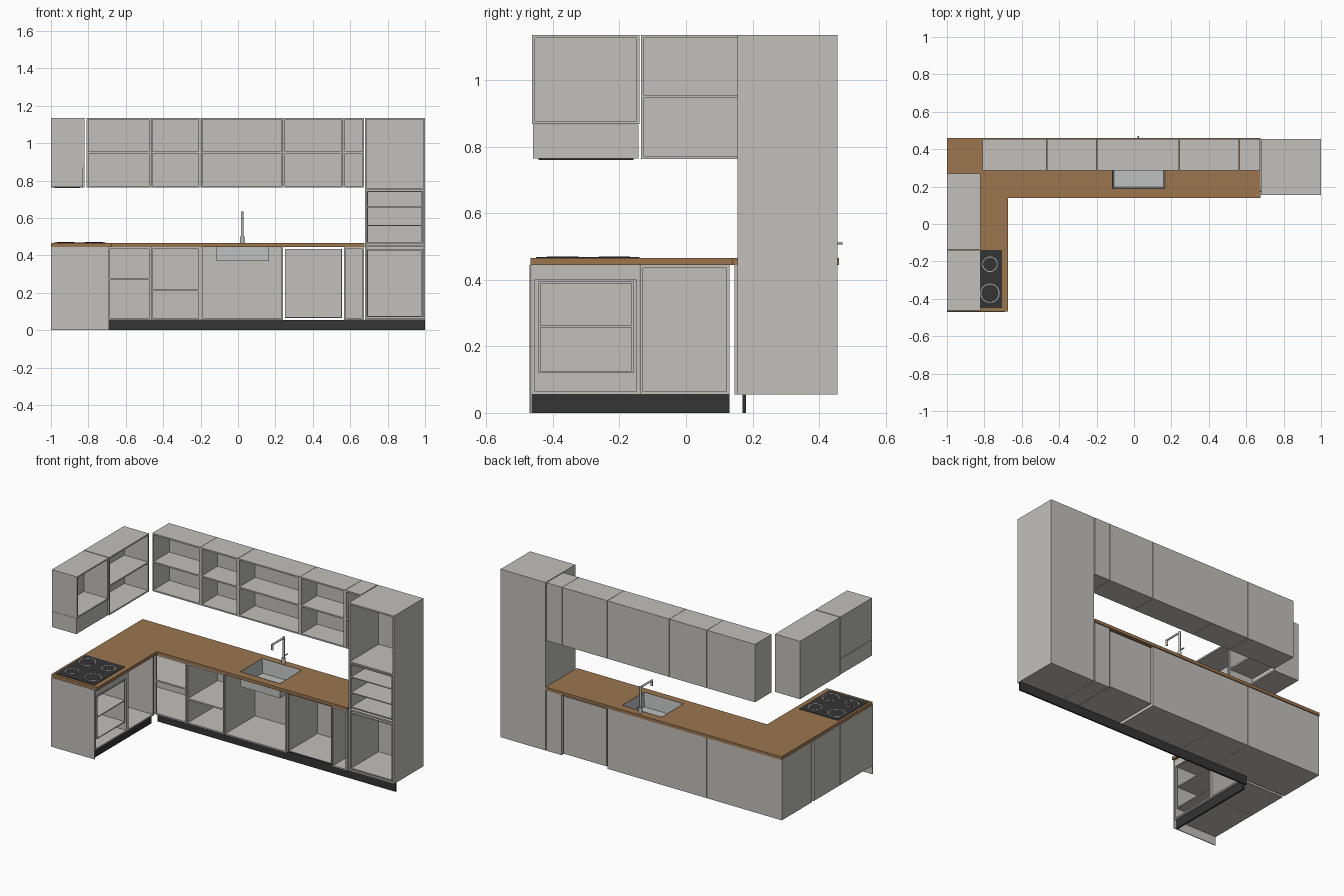
import bpy, bmesh, math
from mathutils import Vector, Matrix

cube = bpy.data.objects.get("Cube")
if cube:
    bpy.data.objects.remove(cube, do_unlink=True)


def material(name, rgb):
    m = bpy.data.materials.new(name)
    m.use_nodes = True
    m.diffuse_color = (*rgb, 1)
    m.node_tree.nodes["Principled BSDF"].inputs["Base Color"].default_value = (*rgb, 1)
    return m


GREY = material("cabinet grey", (0.54, 0.53, 0.50))
WOOD = material("worktop wood", (0.33, 0.18, 0.08))
DARK = material("charcoal", (0.035, 0.035, 0.035))
STEEL = material("brushed steel", (0.52, 0.53, 0.53))
T = 0.009  # board thickness


def finish(name, bm, mat, smooth=False):
    me = bpy.data.meshes.new(name)
    bm.to_mesh(me)
    bm.free()
    me.materials.append(mat)
    ob = bpy.data.objects.new(name, me)
    bpy.context.collection.objects.link(ob)
    if smooth:
        bpy.ops.object.select_all(action='DESELECT')
        ob.select_set(True)
        bpy.context.view_layer.objects.active = ob
        bpy.ops.object.shade_smooth_by_angle()
    return ob


def add_box(bm, x, y, z):
    lo, hi = Vector((x[0], y[0], z[0])), Vector((x[1], y[1], z[1]))
    size = hi - lo
    mat = Matrix.Translation((lo + hi) / 2) @ Matrix.Diagonal((*size, 1))
    bmesh.ops.create_cube(bm, size=1, matrix=mat)


def boxes(name, mat, *parts):
    bm = bmesh.new()
    for part in parts:
        add_box(bm, *part)
    return finish(name, bm, mat)


def open_box(name, x, y, z, facing="front", shelves=(), t=T, top=True, mat=GREY):
    """Carcass open towards the front (-y) or the side (+x)."""
    bottom = (z[0], z[0] + t)
    inner = (z[0] + t, z[1] - t if top else z[1])
    levels = [bottom] + [(s - t / 2, s + t / 2) for s in shelves]
    parts = []
    if facing == "front":
        back = y[1] - t
        ix, iy = (x[0] + t, x[1] - t), (y[0], back)
        parts += [((x[0], ix[0]), y, z), ((ix[1], x[1]), y, z), (ix, (back, y[1]), z)]
    else:
        back = x[0] + t
        ix, iy = (back, x[1]), (y[0] + t, y[1] - t)
        parts += [(x, (y[0], iy[0]), z), (x, (iy[1], y[1]), z), ((x[0], back), iy, z)]
    if top:
        levels.append((inner[1], z[1]))
    parts += [(ix, iy, level) for level in levels]
    return boxes(name, mat, *parts)


def add_rod(bm, a, b, r, sides=16):
    a, b = Vector(a), Vector(b)
    d = b - a
    rot = d.to_track_quat('Z', 'Y').to_matrix().to_4x4()
    bmesh.ops.create_cone(bm, cap_ends=True, segments=sides, radius1=r, radius2=r,
                          depth=d.length, matrix=Matrix.Translation((a + b) / 2) @ rot)


# Base cabinets along the back wall
BASE_Z, BASE_Y = (0.055, 0.444), (0.146, 0.455)
open_box("corner_base_cabinet", (-1, -0.467), BASE_Y, BASE_Z, shelves=[0.275])
boxes("corner_blank_front", GREY, ((-0.99, -0.685), (0.147, 0.155), (0.064, 0.435)))
open_box("drawer_base_cabinet", (-0.466, -0.201), BASE_Y, BASE_Z, shelves=[0.215])
open_box("sink_base_cabinet", (-0.2, 0.241), BASE_Y, BASE_Z, top=False)
open_box("dishwasher_shell", (0.25, 0.555), (0.155, 0.45), (0.066, 0.435), t=0.003)
open_box("narrow_base_cabinet", (0.566, 0.673), BASE_Y, BASE_Z)

# Tall appliance cabinet
TALL_Y = (0.155, 0.455)
open_box("tall_cabinet", (0.679, 1), TALL_Y, (0.055, 1.135), shelves=[0.448, 0.755])
open_box("tall_oven", (0.69, 0.987), (0.157, 0.44), (0.464, 0.745), shelves=[0.56, 0.66], t=0.006)
open_box("fridge_shell", (0.69, 0.987), (0.157, 0.44), (0.07, 0.433), t=0.006)

# Base cabinets of the side run
open_box("oven_base_cabinet", (-1, -0.69), (-0.464, -0.139), BASE_Z, "side")
boxes("oven_top_rail", GREY, ((-0.7, -0.69), (-0.455, -0.148), (0.4, 0.435)))
open_box("base_oven", (-0.98, -0.692), (-0.443, -0.157), (0.12, 0.395), "side", [0.26], t=0.006)
open_box("side_base_cabinet", (-1, -0.69), (-0.138, 0.13), BASE_Z, "side")
boxes("end_panel", GREY, ((-1, -0.69), (-0.47, -0.465), (0, 0.445)))

# Plinths
boxes("back_plinth", DARK, ((-0.69, 0.565), (0.17, 0.18), (0, 0.055)),
      ((0.565, 1), (0.17, 0.18), (0, 0.055)))
boxes("side_plinth", DARK, ((-0.715, -0.705), (-0.464, 0.13), (0, 0.055)))

# Worktop with the sink opening
SINK_X, SINK_Y, TOP_Z = (-0.115, 0.165), (0.19, 0.41), (0.445, 0.465)
boxes("worktop", WOOD,
      ((-1, -0.675), (-0.467, 0.14), TOP_Z),
      ((-1, SINK_X[0]), (0.14, 0.46), TOP_Z),
      (SINK_X, (0.14, SINK_Y[0]), TOP_Z),
      (SINK_X, (SINK_Y[1], 0.46), TOP_Z),
      ((SINK_X[1], 0.677), (0.14, 0.46), TOP_Z))

# Sink bowl: an inset and sunken top face
bm = bmesh.new()
add_box(bm, SINK_X, SINK_Y, (0.37, 0.467))
bm.normal_update()
rim = [f for f in bm.faces if f.normal.z > 0.9]
bmesh.ops.inset_region(bm, faces=rim, thickness=0.01)
bmesh.ops.translate(bm, verts=rim[0].verts, vec=(0, 0, -0.09))
finish("sink", bm, STEEL)

# Tap with spout and lever
bm = bmesh.new()
TX, TY = 0.022, 0.432
add_rod(bm, (TX, TY, 0.465), (TX, TY, 0.5), 0.012)
add_rod(bm, (TX, TY, 0.5), (TX, TY, 0.635), 0.007)
add_rod(bm, (TX, TY, 0.628), (TX, TY - 0.12, 0.628), 0.006)
add_rod(bm, (TX, TY - 0.115, 0.628), (TX, TY - 0.115, 0.595), 0.007)
add_rod(bm, (TX, TY, 0.51), (TX, 0.47, 0.51), 0.004)
finish("tap", bm, STEEL, True)

# Hob with four cooking rings
boxes("hob", DARK, ((-0.985, -0.705), (-0.45, -0.14), (0.465, 0.468)))
for i, (x, y, r) in enumerate([(-0.77, -0.215, 0.037), (-0.77, -0.37, 0.047),
                               (-0.92, -0.215, 0.047), (-0.92, -0.37, 0.037)]):
    bm = bmesh.new()
    add_rod(bm, (x, y, 0.467), (x, y, 0.47), r, 32)
    finish("cooking_ring_%d" % (i + 1), bm, DARK, True)
    bm = bmesh.new()
    add_rod(bm, (x, y, 0.467), (x, y, 0.469), r + 0.004, 32)
    finish("ring_border_%d" % (i + 1), bm, STEEL, True)

# Wall cabinets along the back
WALL_Z, WALL_Y = (0.763, 1.135), (0.285, 0.455)
edges = [-0.81, -0.467, -0.2, 0.241, 0.562, 0.675]
for i, (a, b) in enumerate(zip(edges, edges[1:])):
    open_box("wall_cabinet_%d" % (i + 1), (a + 0.001, b - 0.001), WALL_Y, WALL_Z, shelves=[0.95])

# Wall cabinets of the side run, with the extractor
SIDE_X = (-1, -0.822)
open_box("side_wall_cabinet", SIDE_X, (-0.135, 0.27), WALL_Z, "side", [0.95])
open_box("hood_wall_cabinet", SIDE_X, (-0.462, -0.14), (0.868, 1.135), "side")
boxes("extractor_hood", GREY, ((-1, -0.828), (-0.46, -0.142), (0.765, 0.866)))
boxes("extractor_filter", DARK, ((-0.98, -0.845), (-0.443, -0.157), (0.76, 0.766)))
